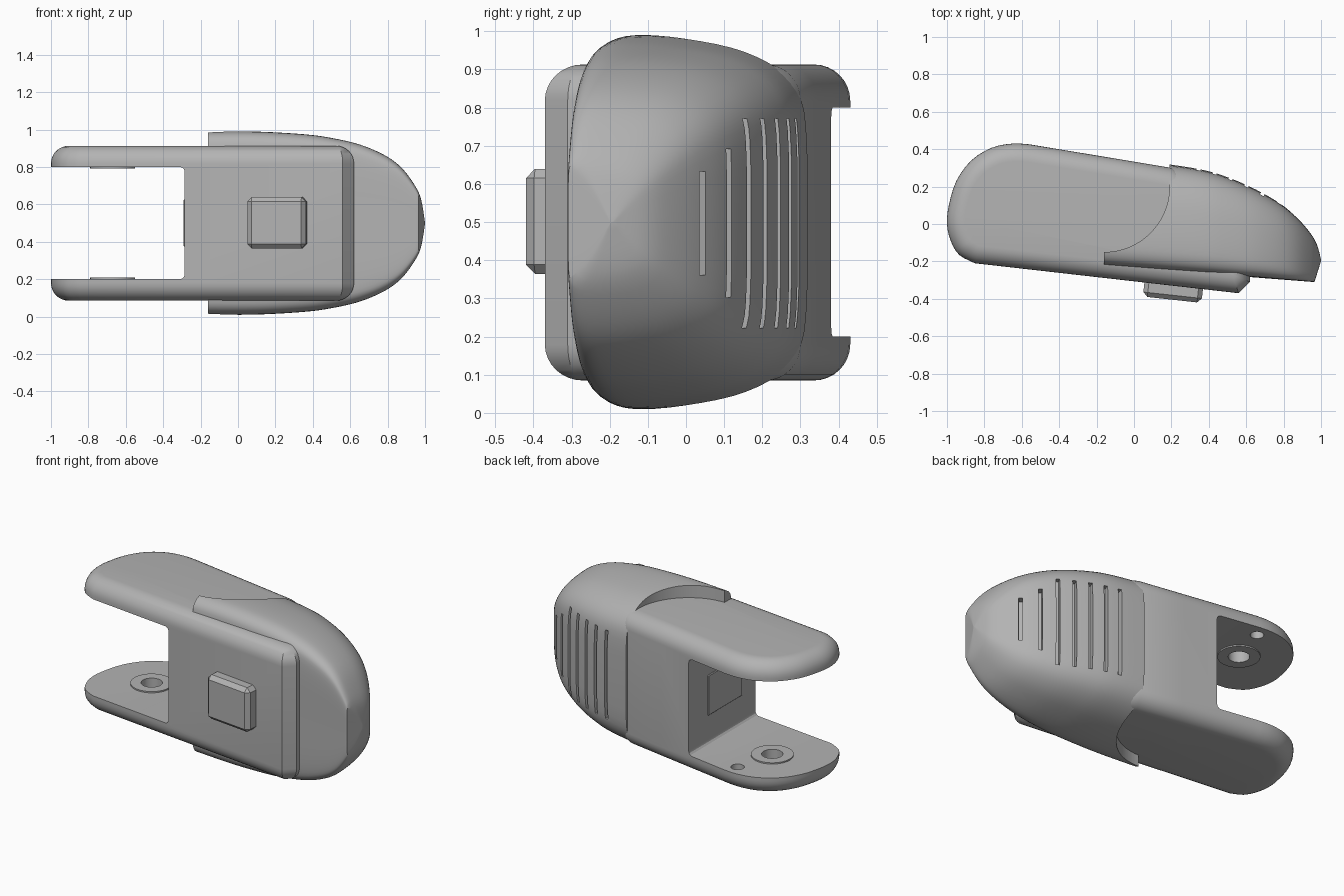
import bpy, bmesh, math
from mathutils import Vector, Matrix

if "Cube" in bpy.data.objects:
    bpy.data.objects.remove(bpy.data.objects["Cube"], do_unlink=True)

grey = bpy.data.materials.new("plain grey")
grey.use_nodes = True
COLOUR = (0.45, 0.45, 0.45, 1)
grey.diffuse_color = COLOUR
grey.node_tree.nodes["Principled BSDF"].inputs["Base Color"].default_value = COLOUR


def make(name, bm):
    """Turn a bmesh into a grey object."""
    bmesh.ops.remove_doubles(bm, verts=bm.verts, dist=0.0002)
    bmesh.ops.recalc_face_normals(bm, faces=bm.faces)
    mesh = bpy.data.meshes.new(name)
    bm.to_mesh(mesh)
    bm.free()
    mesh.materials.append(grey)
    ob = bpy.data.objects.new(name, mesh)
    bpy.context.collection.objects.link(ob)
    return ob


def loft(name, rings):
    """Skin closed rings of points and cap both ends."""
    bm = bmesh.new()
    rows = [[bm.verts.new(p) for p in ring] for ring in rings]
    n = len(rows[0])
    for a, b in zip(rows, rows[1:]):
        for i in range(n):
            bm.faces.new((a[i], a[(i + 1) % n], b[(i + 1) % n], b[i]))
    bm.faces.new(rows[0])
    bm.faces.new(rows[-1])
    return make(name, bm)


def box(name, centre, size, turn=0, bevel=0, segments=1):
    bm = bmesh.new()
    bmesh.ops.create_cube(bm, size=1, matrix=Matrix.Diagonal((*size, 1)))
    if bevel:
        bmesh.ops.bevel(bm, geom=bm.edges[:], offset=bevel, segments=segments,
                        profile=0.5, affect='EDGES')
    bm.transform(Matrix.Translation(centre) @ Matrix.Rotation(turn, 4, 'Z'))
    return make(name, bm)


def disc(name, x, y, z, radius, height):
    bm = bmesh.new()
    bmesh.ops.create_cone(bm, cap_ends=True, segments=40, radius1=radius, radius2=radius,
                          depth=height, matrix=Matrix.Translation((x, y, z)))
    return make(name, bm)


def cut(ob, cutters):
    """Subtract each cutter; cutters are discarded afterwards by the caller."""
    bpy.context.view_layer.objects.active = ob
    for c in cutters:
        mod = ob.modifiers.new("cut", 'BOOLEAN')
        mod.operation, mod.solver, mod.object = 'DIFFERENCE', 'EXACT', c
        bpy.ops.object.modifier_apply(modifier=mod.name)


def discard(obs):
    for o in obs:
        bpy.data.objects.remove(o, do_unlink=True)


def smooth(points, steps):
    """Smooth curve through the points."""
    pts = [Vector(p) for p in points]
    out = []
    for i in range(len(pts) - 1):
        p0, p1, p2, p3 = pts[max(i - 1, 0)], pts[i], pts[i + 1], pts[min(i + 2, len(pts) - 1)]
        for k in range(steps):
            t = k / steps
            out.append(0.5 * (2 * p1 + (p2 - p0) * t + (2 * p0 - 5 * p1 + 4 * p2 - p3) * t * t
                              + (3 * p1 - p0 - 3 * p2 + p3) * t ** 3))
    return out + [pts[-1]]


def inset(outline, d):
    """Move a counter-clockwise outline inwards by d."""
    out = []
    for i, p in enumerate(outline):
        a = (p - outline[i - 1]).normalized()
        b = (outline[(i + 1) % len(outline)] - p).normalized()
        na, nb = Vector((-a.y, a.x)), Vector((-b.y, b.x))
        out.append(p + (na + nb) * d / (1 + na.dot(nb)))
    return out


# Forked body: rounded slab with a gap between two arms
tip = smooth([(-0.56, 0.426), (-0.65, 0.43), (-0.76, 0.408), (-0.87, 0.34), (-0.95, 0.23),
              (-0.99, 0.1), (-1, 0), (-0.98, -0.09), (-0.935, -0.165), (-0.85, -0.21)], 3)
outline = [Vector(p) for p in [(0.56, -0.37), (0.62, -0.31), (0.62, -0.1), (0.3, 0.24),
                               (0.2, 0.3), (-0.07, 0.345)]] + tip
R, BOTTOM, TOP = 0.095, 0.085, 0.913
levels = []
for k in range(9):
    a = math.pi / 2 * k / 8
    levels.append((R * (1 - math.sin(a)), R * (1 - math.cos(a))))
slab = [(d, BOTTOM + h) for d, h in levels] + [(d, TOP - h) for d, h in reversed(levels)]
body = loft("forked_body", [[(p.x, p.y, z) for p in inset(outline, d)] for d, z in slab])

WALL = -0.285
PIVOT = (-0.67, 0.11)
gap = box("gap_cutter", (WALL - 0.6, 0, 0.5), (1.2, 2, 0.6), bevel=0.025, segments=3)
holes = [disc("pivot_cutter", *PIVOT, 0.5, 0.06, 0.74),
         disc("pin_cutter", -0.6, 0.35, 0.5, 0.038, 0.72)]
cut(body, [gap] + holes)

# Pivot washers on the inner face of each arm
washers = []
for side, z in (("lower", 0.202), ("upper", 0.798)):
    w = disc(side + "_pivot_washer", *PIVOT, z, 0.12, 0.012)
    cut(w, holes[:1])
    washers.append(w)
discard([gap] + holes)

# Rounded shell: half section (depth fraction, height fraction) swept along x
half = smooth([(0, 0.3), (0, 0.6), (0.01, 0.83), (0.04, 0.93), (0.11, 0.985), (0.22, 1),
               (0.42, 0.985), (0.65, 0.94), (0.82, 0.86), (0.93, 0.75), (0.985, 0.6),
               (1, 0.35)], 3)
section = [(t, v) for t, v in half] + [(t, -v) for t, v in reversed(half)]
# Stations: x, half height, back y
stations = smooth([(-0.16, 0.49, 0.36), (0.1, 0.489, 0.33), (0.35, 0.475, 0.293),
                   (0.5, 0.455, 0.25), (0.65, 0.42, 0.185), (0.78, 0.365, 0.11),
                   (0.87, 0.3, 0.035), (0.94, 0.21, -0.045), (0.978, 0.13, -0.11),
                   (1, 0.002, -0.19)], 5)
rings = []
for x, h, back in stations:
    front = -0.235 - 0.078 * x + max(0, (x - 0.965) / 0.035) * 0.115
    rings.append([(x, front + (back - front) * t, 0.5 + h * v) for t, v in section])
shell = loft("rounded_shell", rings)

# Curved step where the shell stops short of the arms
arc = [(-0.16 + 0.35 * math.sin(a), 0.2 - 0.35 * math.cos(a))
       for a in (math.pi / 2 * k / 20 for k in range(21))]
step = [(-0.6, -0.15)] + arc + [(0.19, 0.7), (-0.6, 0.7)]
cutters = [loft("step_cutter", [[(x, y, z) for x, y in step] for z in (-0.2, 1.2)])]


# Grip slots follow the back curve of the shell
def back_at(x):
    for p, q in zip(stations, stations[1:]):
        if p.x <= x <= q.x:
            return p.z + (q.z - p.z) * (x - p.x) / (q.x - p.x)


for i in range(7):
    x = 0.345 + 0.086 * i
    length = (0.55, 0.39, 0.27)[max(0, i - 4)]
    slope = math.atan2(back_at(x + 0.02) - back_at(x - 0.02), 0.04)
    cutters.append(box("slot_cutter", (x, back_at(x), 0.497), (0.022, 0.09, length), slope))
cut(shell, cutters)
discard(cutters)

# Push button on the front, pad on the wall between the arms
button = box("front_button", (0.21, -0.35, 0.502), (0.315, 0.11, 0.275),
             math.atan(-0.11), bevel=0.024)
pad = box("gap_wall_pad", (WALL, 0.03, 0.5), (0.014, 0.33, 0.25), bevel=0.004)

for ob in [body, shell, button, pad] + washers:
    bpy.ops.object.select_all(action='DESELECT')
    ob.select_set(True)
    bpy.context.view_layer.objects.active = ob
    if ob not in (button, pad):
        bpy.ops.object.shade_smooth_by_angle(angle=math.radians(30))
